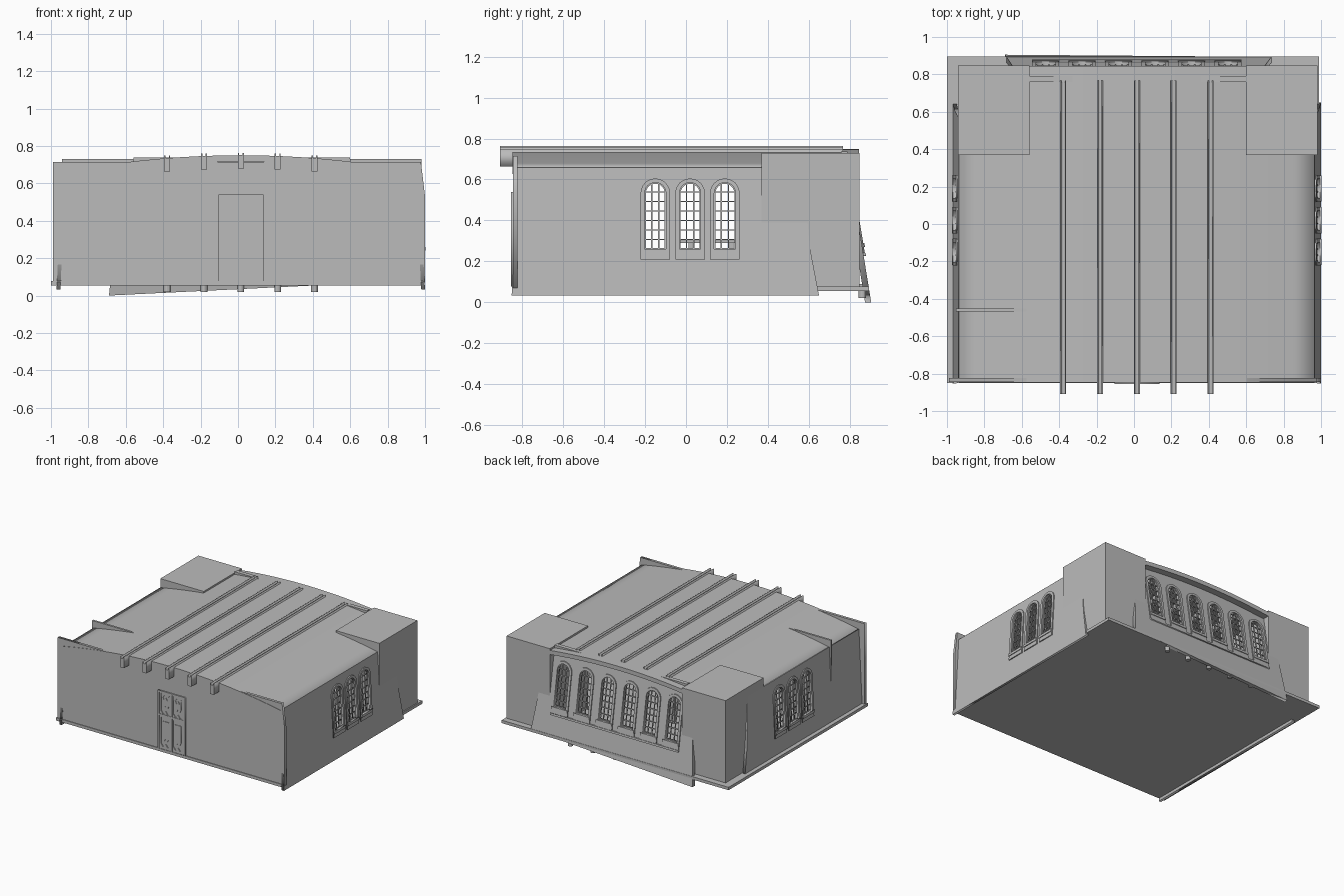
import bpy, bmesh, math

if "Cube" in bpy.data.objects:
    bpy.data.objects.remove(bpy.data.objects["Cube"])

stone = bpy.data.materials.new("plain grey")
stone.diffuse_color = (0.5, 0.5, 0.5, 1)
stone.use_nodes = True
stone.node_tree.nodes["Principled BSDF"].inputs["Base Color"].default_value = stone.diffuse_color
CX = 0.015                      # centre line of the vault


def finish(name, bm):
    bmesh.ops.remove_doubles(bm, verts=bm.verts, dist=1e-5)
    bmesh.ops.recalc_face_normals(bm, faces=bm.faces)
    me = bpy.data.meshes.new(name)
    bm.to_mesh(me)
    bm.free()
    me.materials.append(stone)
    ob = bpy.data.objects.new(name, me)
    bpy.context.collection.objects.link(ob)
    return ob


def plate(name, shapes, w0, w1, f):
    """Filled outlines (first loop outer, the rest holes), thick from w0 to w1, placed by f(u, v, w)."""
    bm = bmesh.new()
    for loops in shapes:
        cu = bpy.data.curves.new("tmp", 'CURVE')
        cu.dimensions, cu.fill_mode, cu.extrude = '2D', 'BOTH', abs(w1 - w0) / 2
        for loop in loops:
            sp = cu.splines.new('POLY')
            sp.points.add(len(loop) - 1)
            for p, (u, v) in zip(sp.points, loop):
                p.co = (u, v, 0, 1)
            sp.use_cyclic_u = True
        tmp = bpy.data.objects.new("tmp", cu)
        bpy.context.collection.objects.link(tmp)
        dg = bpy.context.evaluated_depsgraph_get()
        me = bpy.data.meshes.new_from_object(tmp.evaluated_get(dg))
        for v in me.vertices:
            v.co = f(v.co.x, v.co.y, v.co.z + (w0 + w1) / 2)
        bm.from_mesh(me)
        bpy.data.objects.remove(tmp)
        bpy.data.curves.remove(cu)
        bpy.data.meshes.remove(me)
    return finish(name, bm)


def box(name, *boxes):
    bm = bmesh.new()
    for x0, x1, y0, y1, z0, z1 in boxes:
        for v in bmesh.ops.create_cube(bm, size=1)['verts']:
            v.co = ((x0 + x1) / 2 + v.co.x * (x1 - x0), (y0 + y1) / 2 + v.co.y * (y1 - y0),
                    (z0 + z1) / 2 + v.co.z * (z1 - z0))
    me_ob = bmesh.ops.recalc_face_normals(bm, faces=bm.faces)
    me = bpy.data.meshes.new(name)
    bm.to_mesh(me)
    bm.free()
    me.materials.append(stone)
    bpy.context.collection.objects.link(bpy.data.objects.new(name, me))


def rect(u0, u1, v0, v1):
    return [(u0, v0), (u1, v0), (u1, v1), (u0, v1)]


def arch(u, r, z0, z1, n=12):
    pts = [(u - r, z0), (u + r, z0)]
    return pts + [(u + r * math.cos(math.pi * i / n), z1 - r + r * math.sin(math.pi * i / n))
                  for i in range(n + 1)]


def windows(name, centres, r, z0, z1, f):
    """Raised surrounds, sills and glazing bars for a row of arched windows."""
    plate(name + "_surrounds", [[arch(u, r + 0.02, z0 - 0.05, z1 + 0.02), arch(u, r, z0, z1)]
                                for u in centres], -0.008, 0.0, f)
    plate(name + "_sills", [[rect(u - r - 0.018, u + r + 0.018, z0 - 0.02, z0)] for u in centres],
          -0.014, 0.02, f)
    bars, t, zs = [], 0.003, z1 - r
    for u in centres:
        for s in (-1, 1):
            d = s * r / 3
            bars.append([rect(u + d - t, u + d + t, z0, zs + math.sqrt(r * r - d * d))])
        for k in range(1, 7):
            z = z0 + (z1 - z0) * k / 7
            h = r if z < zs else math.sqrt(max(r * r - (z - zs) ** 2, 0))
            bars.append([rect(u - h, u + h, z - t, z + t)])
        bars.append([arch(u, r, z0, z1), arch(u, r - 0.006, z0 + 0.006, z1 - 0.006)])
    plate(name + "_bars", bars, 0.004, 0.012, f)


def roof_z(x):
    return 0.75 - 0.09 * ((x - CX) / 0.95) ** 2


# floor slab
box("floor", (-1.0, 0.99, -0.85, 0.895, 0.055, 0.078))

# vaulted roof
xs = [CX - 0.95 + 1.9 * i / 18 for i in range(19)]
roof = plate("vaulted_roof", [[[(x, roof_z(x)) for x in xs] +
                               [(x, roof_z(x) - 0.033) for x in reversed(xs)]]],
             -0.848, 0.845, lambda u, v, w: (u, w, v))

# grooved beams on the roof
beam_x = [CX + 0.197 * i for i in range(-2, 3)]
for x in beam_x:
    t = roof_z(x) + 0.013
    plate("roof_beam", [[[(x - .016, t - .085), (x + .016, t - .085), (x + .016, t), (x + .009, t),
                          (x + .009, t - .012), (x - .009, t - .012), (x - .009, t), (x - .016, t)]]],
          -0.91, 0.768, lambda u, v, w: (u, w, v))

# front wall, with corners rising past the vault
front = lambda u, v, w: (u, -0.845 + w, v)
plate("front_wall", [[[(-0.99, 0.07), (1.0, 0.07), (1.0, 0.53), (0.978, 0.715), (-0.99, 0.715)]]],
      0, 0.022, front)


# double door: frame, wavy panels
def wavy(u0, u1, v0, v1, top, bottom):
    n = 10
    wave = lambda i: 0.012 * math.cos(4 * math.pi * i / n)
    low = [(u0 + (u1 - u0) * i / n, v0 + bottom * wave(i)) for i in range(n + 1)]
    high = [(u1 - (u1 - u0) * i / n, v1 + top * wave(i)) for i in range(n + 1)]
    return low + high


D = CX
holes, inner = [], []
for s in (-1, 1):
    a, b = sorted((D + s * 0.013, D + s * 0.095))
    for v0, v1 in ((0.11, 0.33), (0.37, 0.51)):
        holes.append(wavy(a, b, v0, v1, v1 > 0.4, 1))
        inner.append([wavy(a + 0.014, b - 0.014, v0 + 0.045, v1 - 0.03, v1 > 0.4, 1)])
plate("door_leaves", [[rect(D - 0.108, D + 0.108, 0.08, 0.528)] + holes], -0.006, 0, front)
plate("door_panels", inner, -0.004, 0, front)
plate("door_frame", [[rect(D - 0.12, D + 0.12, 0.078, 0.54), rect(D - 0.108, D + 0.108, 0.08, 0.528)]],
      -0.01, 0, front)
plate("door_middle", [[rect(D - 0.005, D + 0.005, 0.08, 0.528)]], -0.009, 0, front)
plate("door_rail", [[rect(D - 0.108, D + 0.108, 0.342, 0.356)]], -0.009, 0, front)

# leaning side walls with three arched windows each
side_y = (-0.15, 0.02, 0.19)
sides = {"right": lambda u, v, w: (1.0 - 0.0556 * (v - 0.03) - w, u, v),
         "left": lambda u, v, w: (-0.97 + 0.0476 * (v - 0.03) + w, u, v)}
for name, f in sides.items():
    outline = [(-0.852, 0.033), (0.65, 0.033), (0.605, 0.27), (0.57, 0.66), (-0.84, 0.66), (-0.838, 0.3)]
    plate(name + "_wall", [[outline] + [arch(y, 0.052, 0.26, 0.585) for y in side_y]], 0, 0.02, f)
    windows(name + "_window", side_y, 0.052, 0.26, 0.585, f)

# leaning back wall with six arched windows
back = lambda u, v, w: (u, 0.84 + 0.1625 * (0.4 - v) - w, v)
back_x = [CX + (i - 2.5) * 0.195 for i in range(6)]
plate("back_wall", [[[(-0.69, 0.0), (0.735, 0.07), (0.66, 0.68), (CX, 0.72), (-0.615, 0.68)]] +
                    [arch(x, 0.052, 0.29, 0.62) for x in back_x]], 0, 0.03, back)
windows("back_window", back_x, 0.052, 0.29, 0.62, back)
plate("back_sill_course", [[rect(-0.545, 0.575, 0.225, 0.24)]], -0.012, 0, back)

# corner towers at the back
box("left_tower", (-0.94, -0.56, 0.37, 0.847, 0.07, 0.73))
box("right_tower", (0.60, 0.98, 0.37, 0.847, 0.07, 0.73))

# inner partition and rear lintel that show through the roof
box("partition", (-0.953, -0.55, -0.468, -0.452, 0.07, 0.715))
box("rear_lintel", (-0.56, 0.60, 0.758, 0.79, 0.65, 0.738))

# table inside, seen through the side windows
box("table", (-0.12, 0.15, -0.03, 0.245, 0.29, 0.302),
    (-0.06, 0.09, 0.012, 0.032, 0.075, 0.29), (-0.06, 0.09, 0.212, 0.232, 0.075, 0.29))

# small round feet between the floor and the back wall
for x in beam_x:
    bm = bmesh.new()
    bmesh.ops.create_cone(bm, cap_ends=True, segments=12, radius1=0.018, radius2=0.018, depth=0.07)
    bmesh.ops.translate(bm, verts=bm.verts, vec=(x, 0.862, 0.055))
    finish("post_foot", bm)
